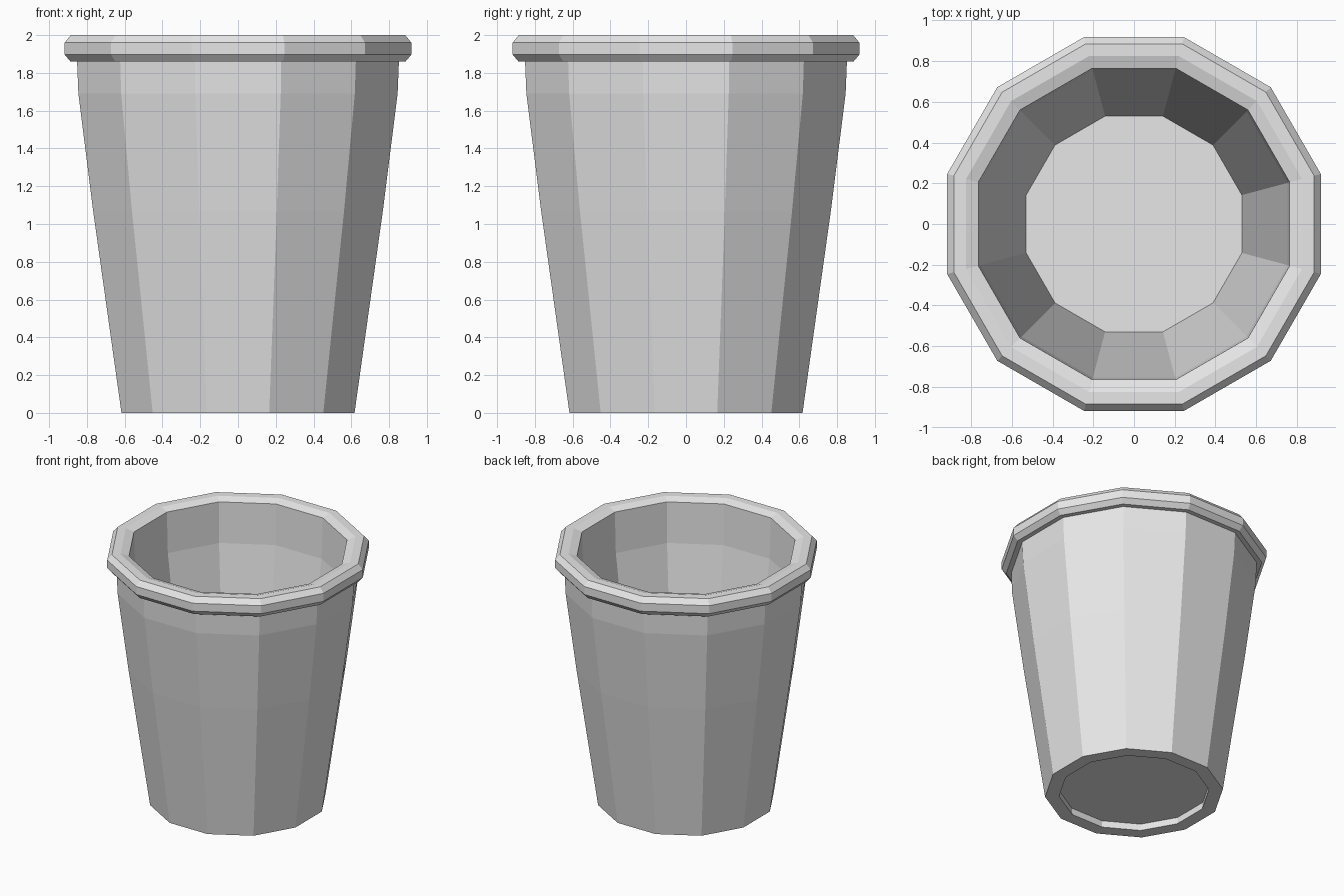
import bpy, bmesh, math

SIDES = 12
cube = bpy.data.objects.get("Cube")
if cube:
    bpy.data.objects.remove(cube, do_unlink=True)

grey = bpy.data.materials.new("light_grey")
grey.use_nodes = True
grey.diffuse_color = (0.8, 0.8, 0.8, 1)
grey.node_tree.nodes["Principled BSDF"].inputs["Base Color"].default_value = (0.8, 0.8, 0.8, 1)


def lathe(name, profile, closed=False, cap_ends=False):
    """Sweep (flat-to-centre distance, height) points round a polygon with flats on the axes."""
    bm = bmesh.new()
    rings = []
    for flat, z in profile:
        r = flat / math.cos(math.pi / SIDES)
        angles = [2 * math.pi * (i + 0.5) / SIDES for i in range(SIDES)]
        rings.append([bm.verts.new((r * math.cos(a), r * math.sin(a), z)) for a in angles])
    pairs = list(zip(rings, rings[1:]))
    if closed:
        pairs.append((rings[-1], rings[0]))
    for low, high in pairs:
        for i in range(SIDES):
            j = (i + 1) % SIDES
            bm.faces.new((low[i], low[j], high[j], high[i]))
    if cap_ends:
        bm.faces.new(rings[0][::-1])
        bm.faces.new(rings[-1])
    bmesh.ops.recalc_face_normals(bm, faces=bm.faces)
    mesh = bpy.data.meshes.new(name)
    bm.to_mesh(mesh)
    bm.free()
    mesh.materials.append(grey)
    obj = bpy.data.objects.new(name, mesh)
    bpy.context.collection.objects.link(obj)
    return obj


# Hollow bin: recessed base, foot ring, outer wall, rolled rim, inner wall, floor
lathe("bin_body", [
    (0.525, 0.055), (0.52, 0.0), (0.617, 0.0),
    (0.767, 1.07), (0.845, 1.69), (0.852, 1.86),
    (0.887, 1.86), (0.918, 1.897), (0.918, 1.96), (0.885, 2.0),
    (0.825, 2.0), (0.765, 1.98),
    (0.755, 1.66), (0.53, 0.07),
], cap_ends=True)
